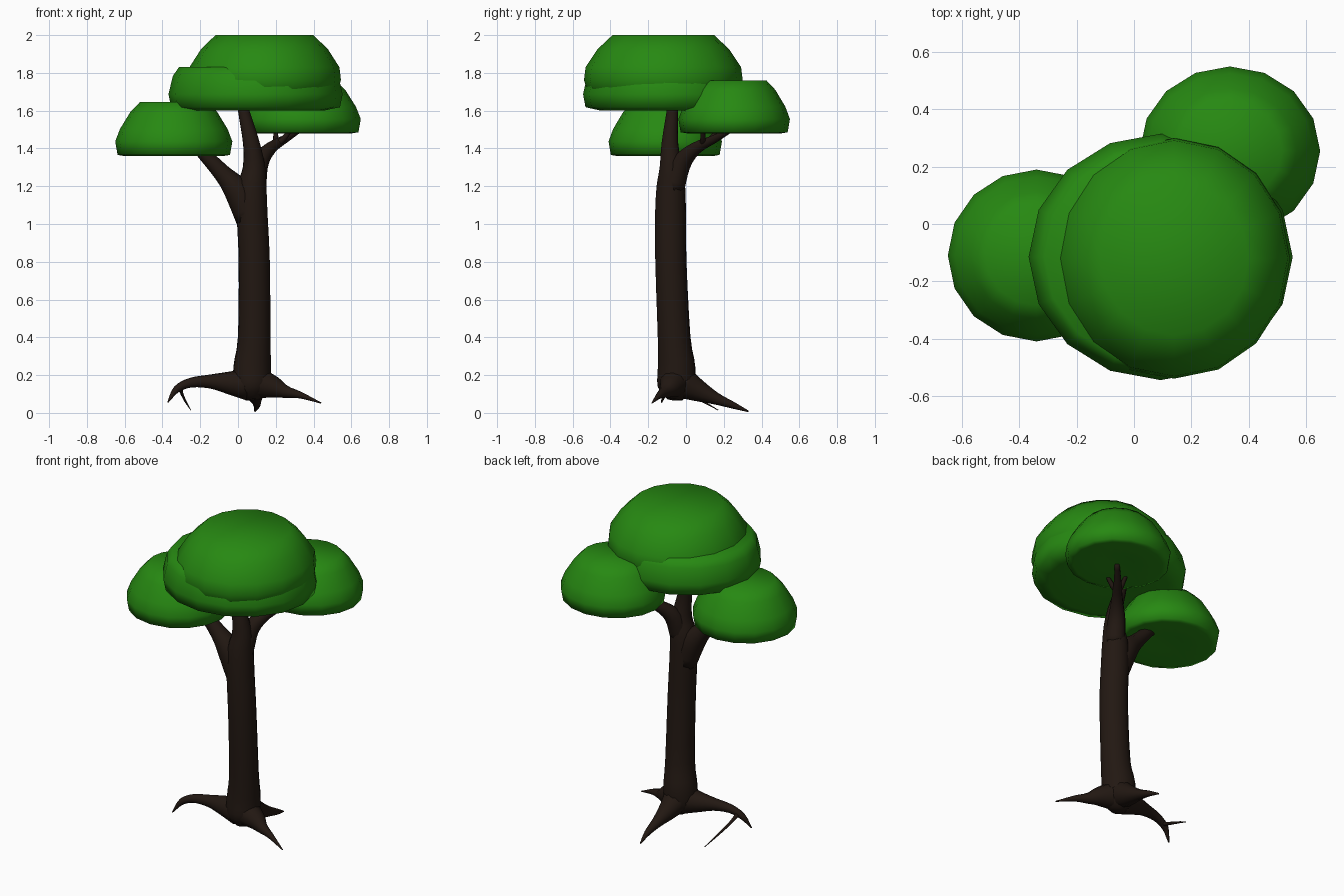
import bpy, bmesh, math
from mathutils import Vector


def material(name, rgb):
    m = bpy.data.materials.new(name)
    m.diffuse_color = (*rgb, 1)
    return m


BARK = material("bark", (0.016, 0.009, 0.006))
LEAF = material("leaves", (0.02, 0.25, 0.006))


def finish(name, bm, mat):
    bmesh.ops.recalc_face_normals(bm, faces=bm.faces)
    for f in bm.faces:
        f.smooth = True
    me = bpy.data.meshes.new(name)
    bm.to_mesh(me)
    bm.free()
    me.materials.append(mat)
    ob = bpy.data.objects.new(name, me)
    bpy.context.collection.objects.link(ob)
    return ob


def loft(bm, rings):
    loops = [[bm.verts.new(p) for p in ring] for ring in rings]
    n = len(loops[0])
    for a, b in zip(loops, loops[1:]):
        for i in range(n):
            j = (i + 1) % n
            bm.faces.new((a[i], a[j], b[j], b[i]))
    bm.faces.new(loops[0][::-1])
    bm.faces.new(loops[-1])


def tube(name, pts, sides=10, steps=3):
    """Tapered limb through (x, y, z, radius) points, smoothed between them."""
    p = [Vector(q) for q in pts]
    ext = [2 * p[0] - p[1]] + p + [2 * p[-1] - p[-2]]
    path = []
    for k in range(len(p) - 1):
        a, b, c, d = ext[k:k + 4]
        for s in range(steps):
            t = s / steps
            path.append(0.5 * (2 * b + (c - a) * t + (2 * a - 5 * b + 4 * c - d) * t * t
                               + (3 * b - a - 3 * c + d) * t ** 3))
    path.append(p[-1])
    pos = [q.to_3d() for q in path]
    rings, u = [], None
    for i, c in enumerate(pos):
        tan = (pos[min(i + 1, len(pos) - 1)] - pos[max(i - 1, 0)]).normalized()
        if u is None:
            u = tan.orthogonal()
        u = (u - tan * u.dot(tan)).normalized()
        v = tan.cross(u)
        r = max(path[i][3], 0.002)
        rings.append([c + r * (math.cos(2 * math.pi * k / sides) * u
                               + math.sin(2 * math.pi * k / sides) * v)
                      for k in range(sides)])
    bm = bmesh.new()
    loft(bm, rings)
    return finish(name, bm, BARK)


def canopy(name, cx, cy, rx, ry, z0, z1, profile, sides=16):
    """Flat-topped leaf dome; profile is (radius fraction, height fraction)."""
    bm = bmesh.new()
    loft(bm, [[(cx + rx * r * math.cos(2 * math.pi * k / sides),
                cy + ry * r * math.sin(2 * math.pi * k / sides),
                z0 + (z1 - z0) * h) for k in range(sides)] for r, h in profile])
    return finish(name, bm, LEAF)


# Trunk, running up into the central branch
tube("trunk", [(0.08, -0.06, 0.07, 0.04), (0.075, -0.055, 0.13, 0.095),
               (0.075, -0.05, 0.24, 0.1), (0.086, -0.063, 0.4, 0.087),
               (0.086, -0.08, 0.8, 0.083), (0.075, -0.082, 1.05, 0.082),
               (0.075, -0.08, 1.2, 0.076), (0.085, -0.08, 1.3, 0.06),
               (0.07, -0.085, 1.43, 0.044), (0.03, -0.072, 1.6, 0.03),
               (0.02, -0.07, 1.68, 0.02)], sides=14)

# Branches
tube("left_branch", [(0.06, -0.08, 1.02, 0.07), (0.0, -0.082, 1.17, 0.072),
                     (-0.08, -0.085, 1.265, 0.048), (-0.18, -0.09, 1.37, 0.035),
                     (-0.25, -0.1, 1.43, 0.02)])
tube("right_branch", [(0.085, -0.075, 1.18, 0.065), (0.11, -0.025, 1.32, 0.052),
                      (0.17, 0.05, 1.4, 0.034), (0.25, 0.15, 1.45, 0.022),
                      (0.33, 0.24, 1.5, 0.014)])
for i, (x, y) in enumerate([(0.2, 0.17), (0.28, 0.09)]):
    tube(f"twig_{i + 1}", [(0.2, 0.09, 1.42, 0.018),
                           ((0.2 + x) / 2, (0.09 + y) / 2, 1.45, 0.015),
                           (x, y, 1.5, 0.01)], sides=8)

# Roots
tube("left_root", [(0.05, -0.06, 0.15, 0.085), (-0.06, -0.065, 0.16, 0.058),
                   (-0.15, -0.075, 0.166, 0.037), (-0.25, -0.09, 0.16, 0.026),
                   (-0.325, -0.105, 0.125, 0.019), (-0.372, -0.13, 0.055, 0.003)])
tube("root_offshoot", [(-0.3, -0.1, 0.14, 0.014), (-0.3, -0.02, 0.11, 0.009),
                       (-0.28, 0.08, 0.065, 0.006), (-0.25, 0.17, 0.015, 0.002)], sides=8)
tube("right_root", [(0.1, -0.06, 0.16, 0.085), (0.19, -0.085, 0.135, 0.058),
                    (0.25, -0.11, 0.112, 0.034), (0.33, -0.14, 0.094, 0.018),
                    (0.44, -0.18, 0.052, 0.003)])
tube("back_root", [(0.08, -0.02, 0.16, 0.085), (0.085, 0.07, 0.115, 0.057),
                   (0.095, 0.16, 0.075, 0.032), (0.1, 0.25, 0.04, 0.018),
                   (0.09, 0.33, 0.008, 0.004)])

# Leaf domes
DOME = [(0.3, 0.04), (0.85, 0.0), (0.96, 0.02), (1, 0.27), (0.92, 0.5), (0.74, 0.82), (0.58, 1)]
canopy("left_canopy", -0.34, -0.11, 0.31, 0.3, 1.36, 1.645, DOME)
canopy("right_canopy", 0.335, 0.255, 0.315, 0.295, 1.48, 1.76, DOME)
canopy("middle_canopy", 0.093, -0.115, 0.461, 0.43, 1.6, 1.83,
       [(0.3, 0.04), (0.78, 0.0), (0.97, 0.08), (1, 0.38), (0.95, 0.8), (0.88, 1)])
canopy("top_canopy", 0.14, -0.12, 0.405, 0.42, 1.66, 2.0,
       [(0.92, 0), (1, 0.3), (0.98, 0.5), (0.83, 0.78), (0.64, 1)])
